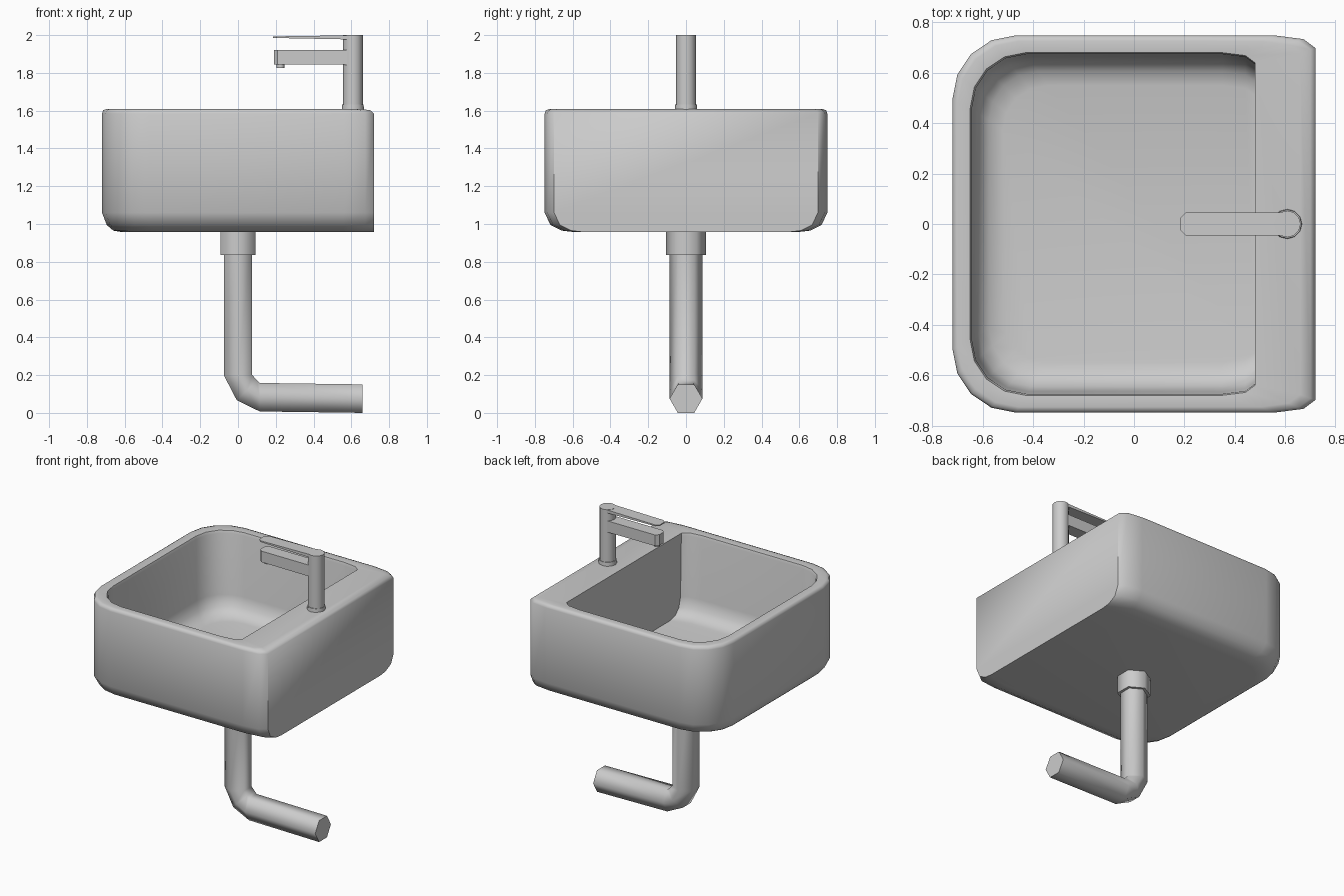
import bpy, bmesh
from math import sin, cos, pi, radians
from mathutils import Vector

if "Cube" in bpy.data.objects:
    bpy.data.objects.remove(bpy.data.objects["Cube"])


def loft(name, rings, angle=40):
    """Skin a stack of equal-sized rings and cap both ends."""
    bm = bmesh.new()
    loops = [[bm.verts.new(p) for p in r] for r in rings]
    n = len(loops[0])
    for a, b in zip(loops, loops[1:]):
        for i in range(n):
            j = (i + 1) % n
            bm.faces.new((a[i], a[j], b[j], b[i]))
    bm.faces.new(loops[0][::-1])
    bm.faces.new(loops[-1])
    bmesh.ops.recalc_face_normals(bm, faces=bm.faces)
    me = bpy.data.meshes.new(name)
    bm.to_mesh(me)
    bm.free()
    ob = bpy.data.objects.new(name, me)
    bpy.context.collection.objects.link(ob)
    bpy.context.view_layer.objects.active = ob
    ob.select_set(True)
    bpy.ops.object.shade_smooth_by_angle(angle=radians(angle))
    ob.select_set(False)
    return ob


def basin_ring(x0, x1, y, z, big, rx, ry):
    """D-like outline: large corners at x0, small ones at x1."""
    half = []
    for i in range(3):
        t = i * pi / 4
        half.append((x1 - rx + rx * cos(t), y - ry + ry * sin(t)))
    for i in range(5):
        t = pi / 2 + i * pi / 8
        half.append((x0 + big + big * cos(t), y - big + big * sin(t)))
    full = half + [(px, -py) for px, py in reversed(half)]
    return [(px, py, z) for px, py in full]


def disc(x, z, r, sides=12, start=0.0):
    return [(x + r * cos(start + 2 * pi * i / sides),
             r * sin(start + 2 * pi * i / sides), z) for i in range(sides)]


# Basin: outside from the bottom up, over the rim, down to the inner floor
outer = [  # left inset, side inset, right inset, height
    (0.10, 0.15, 0.0, 0.958), (0.06, 0.09, 0.0, 0.965),
    (0.025, 0.03, 0.0, 0.995), (0.0, 0.0, 0.0, 1.06),
    (0.0, 0.0, 0.0, 1.585), (0.006, 0.006, 0.02, 1.602),
    (0.022, 0.022, 0.06, 1.608)]
inner = [
    (0.0, 0.0, 0.0, 1.603), (0.006, 0.006, 0.0, 1.585),
    (0.015, 0.015, 0.0, 1.16), (0.035, 0.035, 0.0, 1.09),
    (0.075, 0.075, 0.0, 1.05), (0.13, 0.13, 0.0, 1.037)]
rings = [basin_ring(-0.72 + l, 0.72 - r, 0.748 - s, z, 0.25 - l / 3, 0.16, 0.05)
         for l, s, r, z in outer]
rings += [basin_ring(-0.65 + l, 0.48 - r, 0.68 - s, z, 0.22 - l / 3, 0.13, 0.04)
          for l, s, r, z in inner]
loft("basin", rings, 50)

# Six-sided drain collar and bent waste pipe
loft("drain_collar", [disc(0, z, 0.107, 6, pi / 2) for z in (0.835, 0.965)], 65)
path = [((0, 0.96), 0), ((0, 0.20), 0), ((0.047, 0.12), 45),
        ((0.115, 0.083), 90), ((0.66, 0.0755), 90)]
pipe = []
for (px, pz), deg in path:
    side = Vector((cos(radians(deg)), 0, sin(radians(deg))))
    pipe.append([Vector((px, 0, pz)) + side * 0.087 * sin(i * pi / 3)
                 + Vector((0, 0.087 * cos(i * pi / 3), 0)) for i in range(6)])
loft("waste_pipe", pipe, 65)

# Tap: base ring, column, spout, nozzle and lever
CX = 0.608
loft("tap_base", [disc(CX, 1.605, 0.059), disc(CX, 1.632, 0.057)])
loft("tap_column", [disc(CX, 1.62, 0.053), disc(CX, 2.0, 0.053)])


def bar(name, x0, x1, w, bottom, top):
    """Flat bar with a chamfered free end; bottom/top are (z at x0, z at x1)."""
    outline = [(x1, -w), (x1, w), (x0 + 0.02, w), (x0, w - 0.02),
               (x0, -w + 0.02), (x0 + 0.02, -w)]

    def level(zs):
        return [(x, y, zs[0] + (zs[1] - zs[0]) * (x - x0) / (x1 - x0))
                for x, y in outline]
    loft(name, [level(bottom), level(top)], 30)


bar("tap_spout", 0.19, 0.58, 0.044, (1.845, 1.843), (1.922, 1.922))
loft("tap_nozzle", [disc(0.225, 1.825, 0.02), disc(0.225, 1.85, 0.02)])
bar("tap_lever", 0.185, 0.60, 0.045, (1.985, 1.977), (1.993, 1.999))
